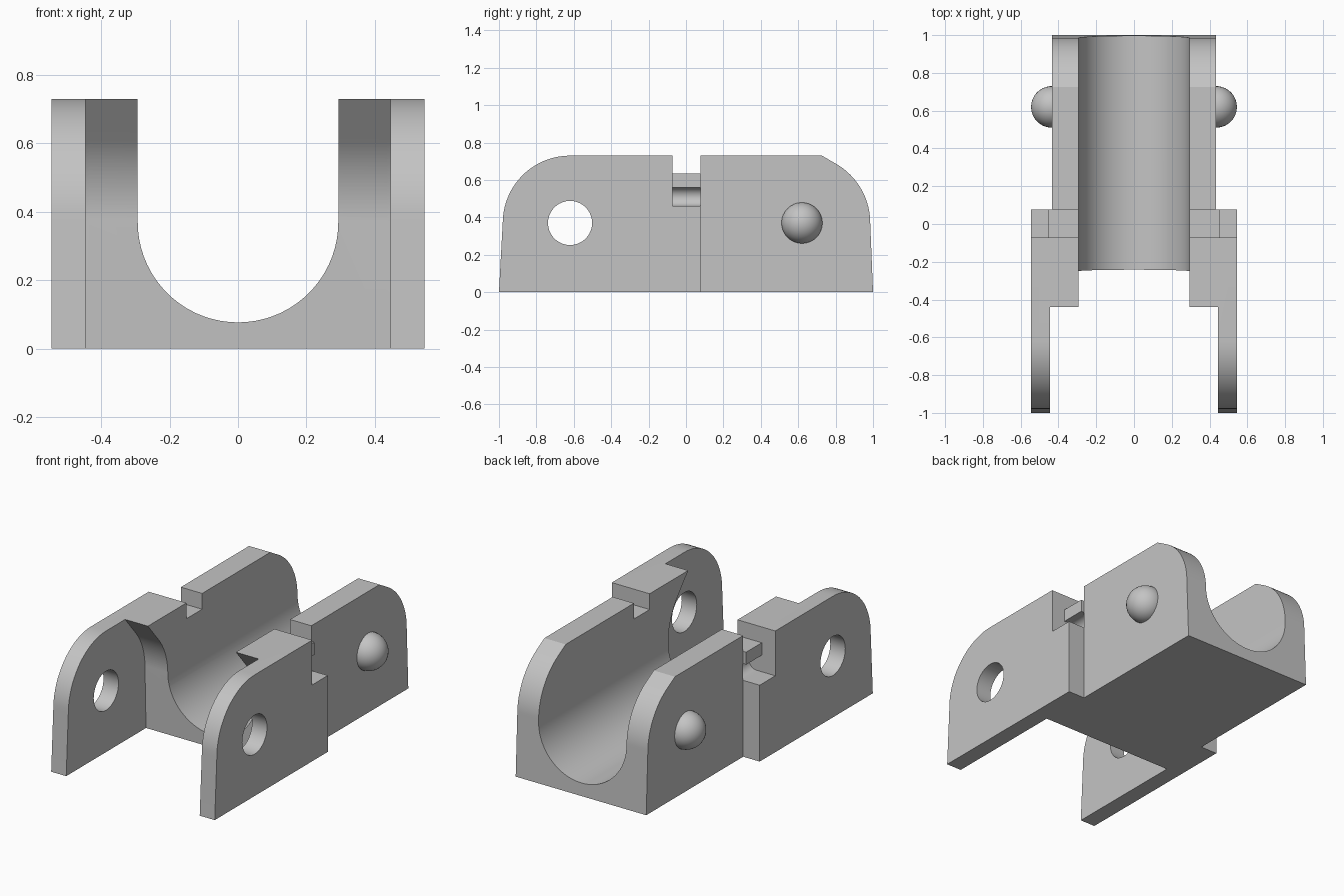
import bpy
import bmesh
from math import sin, cos, tan, radians, pi
from mathutils import Matrix

cube = bpy.data.objects.get("Cube")
if cube:
    bpy.data.objects.remove(cube, do_unlink=True)

grey = bpy.data.materials.new("plain grey")
grey.use_nodes = True
colour = (0.55, 0.55, 0.55, 1)
grey.diffuse_color = colour
grey.node_tree.nodes["Principled BSDF"].inputs["Base Color"].default_value = colour

HEIGHT, PIVOT_Y, PIVOT_Z = 0.73, 0.62, 0.37
BODY, INNER, OUTER, STEP_Y = 0.435, 0.445, 0.545, 0.077


def new_object(name, bm):
    bmesh.ops.recalc_face_normals(bm, faces=bm.faces)
    mesh = bpy.data.meshes.new(name)
    bm.to_mesh(mesh)
    bm.free()
    mesh.materials.append(grey)
    obj = bpy.data.objects.new(name, mesh)
    bpy.context.collection.objects.link(obj)
    return obj


def prism(name, profile, start, end, axis="x"):
    """Extrude a (y, z) profile along x, or an (x, z) profile along y."""
    bm = bmesh.new()
    place = (lambda p, t: (t, *p)) if axis == "x" else (lambda p, t: (p[0], t, p[1]))
    face = bm.faces.new([bm.verts.new(place(p, start)) for p in profile])
    ext = bmesh.ops.extrude_face_region(bm, geom=[face])["geom"]
    shift = (end - start, 0, 0) if axis == "x" else (0, end - start, 0)
    bmesh.ops.translate(bm, vec=shift, verts=[v for v in ext if isinstance(v, bmesh.types.BMVert)])
    return new_object(name, bm)


def arc(cx, cz, r, a0, a1, n=20):
    angles = [radians(a0 + (a1 - a0) * i / n) for i in range(n + 1)]
    return [(cx + r * cos(a), cz + r * sin(a)) for a in angles]


def rounded_end(cy, r, stop):
    """Arc rising from pivot height, finished by a tangent slope to the top."""
    pts = arc(cy, PIVOT_Z, r, 0, stop)
    y, z = pts[-1]
    return pts + [(y - (HEIGHT - z) * tan(radians(stop)), HEIGHT)]


def rect(a0, a1, z0, z1):
    return [(a0, z0), (a1, z0), (a1, z1), (a0, z1)]


def boolean(target, tool, operation):
    mod = target.modifiers.new("cut", "BOOLEAN")
    mod.operation, mod.solver, mod.object = operation, "EXACT", tool
    bpy.ops.object.select_all(action="DESELECT")
    bpy.context.view_layer.objects.active = target
    target.select_set(True)
    bpy.ops.object.modifier_apply(modifier=mod.name)
    bpy.data.objects.remove(tool, do_unlink=True)


# Main body with a rounded back and a hollowed front
back = [(1.0, 0)] + rounded_end(PIVOT_Y, 0.365, 60)
front = [(-0.24, 0)] + rounded_end(-PIVOT_Y, 0.37, 40)
link = prism("link_body", back + front[::-1], -BODY, BODY)

# Wider middle section that carries the side arms
middle = [(STEP_Y, 0), (STEP_Y, HEIGHT)] + front[::-1]
boolean(link, prism("middle", middle, -INNER - 0.02, INNER + 0.02), "UNION")

# Front arms with pivot holes, and pivot knobs at the back
for side in (-1, 1):
    arm = [(STEP_Y, 0), (STEP_Y, HEIGHT)]
    arm += arc(-PIVOT_Y, PIVOT_Z, 0.36, 90, 180) + [(-1.0, 0)]
    plate = prism("arm", arm, side * INNER, side * OUTER)
    hole = arc(-PIVOT_Y, PIVOT_Z, 0.118, 0, 350, 35)
    boolean(plate, prism("hole", hole, side * 0.4, side * 0.6), "DIFFERENCE")
    boolean(link, plate, "UNION")

    bm = bmesh.new()
    turn = Matrix.Translation((side * BODY, PIVOT_Y, PIVOT_Z)) @ Matrix.Rotation(pi / 2, 4, "Y")
    bmesh.ops.create_uvsphere(bm, u_segments=32, v_segments=17, radius=0.11, matrix=turn)
    boolean(link, new_object("knob", bm), "UNION")

# Open cable channel
channel = arc(0, PIVOT_Z, 0.293, 180, 360, 36) + [(0.293, 1), (-0.293, 1)]
boolean(link, prism("channel", channel, -1.2, 1.2, "y"), "DIFFERENCE")

# Cross notch, leaving a small lip with a round undercut on each side
notch = prism("notch", rect(-0.8, 0.8, 0.635, 0.9), -0.072, STEP_Y, "y")
boolean(link, notch, "DIFFERENCE")
for side in (-1, 1):
    gap = prism("gap", rect(side * 0.455, side * 0.7, 0.46, 0.7), -0.072, STEP_Y, "y")
    boolean(link, gap, "DIFFERENCE")
    groove = [(side * x, z) for x, z in arc(0.42, 0.51, 0.05, 90, 270, 16)]
    groove += [(side * 0.7, 0.46), (side * 0.7, 0.56)]
    boolean(link, prism("groove", groove, -0.072, STEP_Y, "y"), "DIFFERENCE")

# Smooth the curves and keep the edges sharp
bpy.ops.object.select_all(action="DESELECT")
bpy.context.view_layer.objects.active = link
link.select_set(True)
bpy.ops.object.shade_smooth_by_angle(angle=radians(25))
